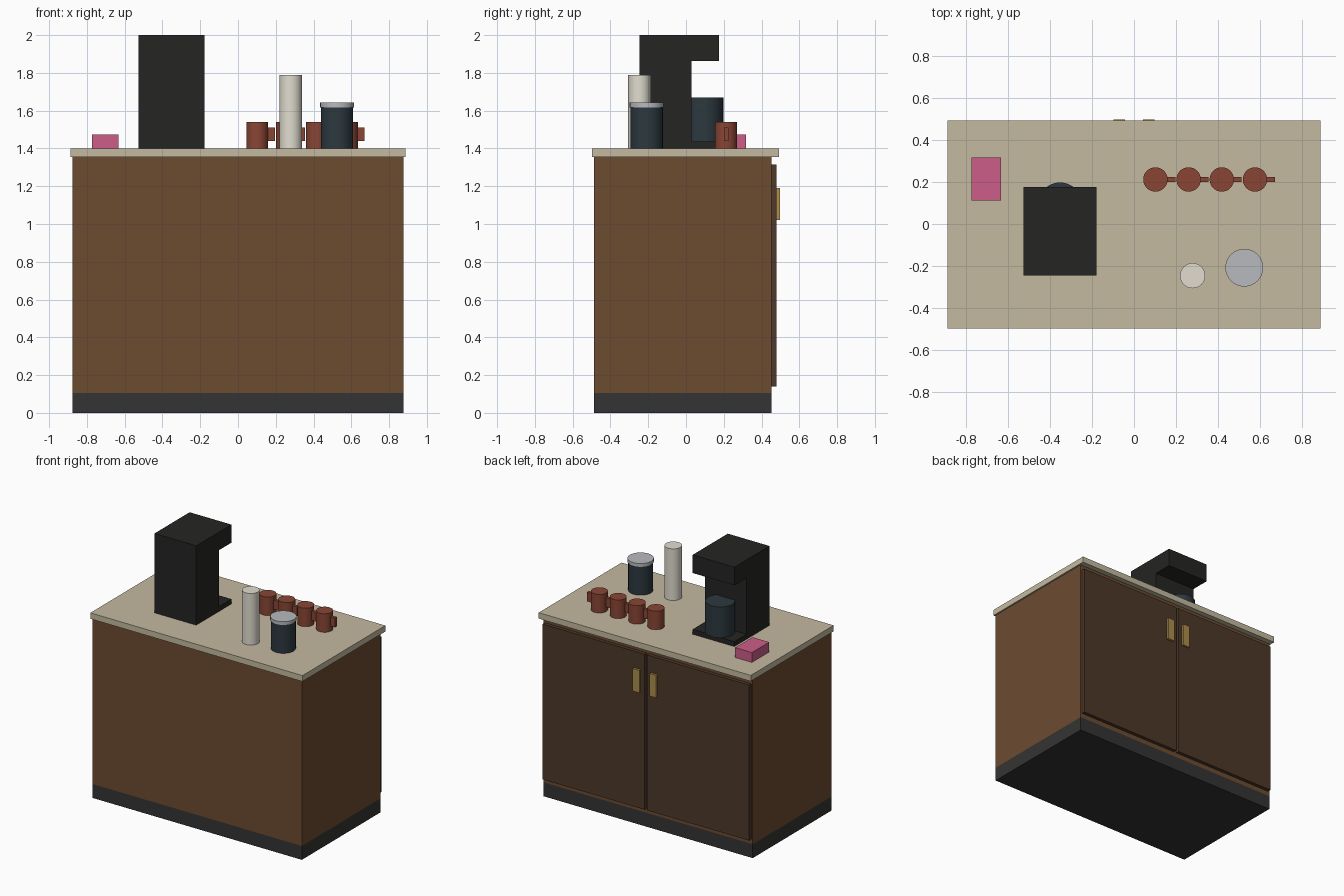
import bpy, math

if "Cube" in bpy.data.objects:
    bpy.data.objects.remove(bpy.data.objects["Cube"])

def mat(name, r, g, b):
    m = bpy.data.materials.new(name)
    m.diffuse_color = (r, g, b, 1)
    m.use_nodes = True
    m.node_tree.nodes["Principled BSDF"].inputs["Base Color"].default_value = m.diffuse_color
    return m

WOOD = mat("wood", .15, .07, .03)
DARK_WOOD = mat("dark_wood", .075, .04, .022)
PLINTH = mat("plinth", .035, .034, .033)
STONE = mat("stone", .55, .49, .35)
BLACK = mat("black", .018, .018, .017)
GLASS = mat("dark_glass", .025, .04, .05)
BRASS = mat("brass", .42, .27, .07)
CLAY = mat("clay", .25, .06, .035)
PAPER = mat("paper", .75, .72, .63)
METAL = mat("metal", .48, .49, .51)
PINK = mat("pink", .6, .11, .25)

def finish(o, name, m):
    o.name = name
    o.data.materials.append(m)
    return o

def box(name, x, y, z, m):
    """Box from (min, max) ranges."""
    bpy.ops.mesh.primitive_cube_add(size=1, location=[sum(r) / 2 for r in (x, y, z)])
    o = bpy.context.object
    o.scale = [r[1] - r[0] for r in (x, y, z)]
    bpy.ops.object.transform_apply(location=False, rotation=False, scale=True)
    return finish(o, name, m)

def cyl(name, x, y, r, z, m):
    bpy.ops.mesh.primitive_cylinder_add(vertices=32, radius=r, depth=z[1] - z[0],
                                        location=(x, y, sum(z) / 2))
    bpy.ops.object.shade_smooth_by_angle(angle=math.radians(30))
    return finish(bpy.context.object, name, m)

# Cabinet
box("plinth", (-.875, .875), (-.487, .453), (0, .105), PLINTH)
box("cabinet_body", (-.875, .875), (-.487, .453), (.105, 1.355), WOOD)
box("countertop", (-.887, .887), (-.497, .493), (1.355, 1.4), STONE)

# Doors and pulls on the back
for side, s in (("left", -1), ("right", 1)):
    box(side + "_door", sorted((s * .01, s * .863)), (.453, .48), (.14, 1.315), DARK_WOOD)
    box(side + "_door_pull", sorted((s * .043, s * .098)), (.48, .497), (1.02, 1.19), BRASS)

# Coffee machine: one C-shaped profile extruded across x
prof = [(-.245, 1.4), (.175, 1.4), (.175, 1.437), (.03, 1.437),
        (.03, 1.863), (.175, 1.863), (.175, 2.0), (-.245, 2.0)]
n = len(prof)
verts = [(x, y, z) for x in (-.527, -.178) for y, z in prof]
faces = [list(range(n))[::-1], list(range(n, 2 * n))]
faces += [[i, (i + 1) % n, n + (i + 1) % n, n + i] for i in range(n)]
me = bpy.data.meshes.new("coffee_machine")
me.from_pydata(verts, [], faces)
machine = bpy.data.objects.new("coffee_machine", me)
bpy.context.collection.objects.link(machine)
finish(machine, "coffee_machine", BLACK)
cyl("carafe", -.352, .095, .103, (1.437, 1.67), GLASS)

# Row of mugs with block handles
for i in range(4):
    x = .102 + i * .158
    cyl(f"mug_{i + 1}", x, .212, .058, (1.4, 1.54), CLAY)
    box(f"mug_handle_{i + 1}", (x + .045, x + .095), (.2, .224), (1.44, 1.51), CLAY)

# Cup stack, canister and napkin box
cyl("cup_stack", .279, -.246, .06, (1.4, 1.79), PAPER)
cyl("canister", .525, -.208, .085, (1.4, 1.617), GLASS)
cyl("canister_lid", .525, -.208, .09, (1.617, 1.642), METAL)
box("napkin_box", (-.773, -.633), (.111, .317), (1.4, 1.475), PINK)

# Consistent outward normals on the machine
bpy.context.view_layer.objects.active = machine
bpy.ops.object.select_all(action='DESELECT')
machine.select_set(True)
bpy.ops.object.mode_set(mode='EDIT')
bpy.ops.mesh.select_all(action='SELECT')
bpy.ops.mesh.normals_make_consistent(inside=False)
bpy.ops.object.mode_set(mode='OBJECT')
